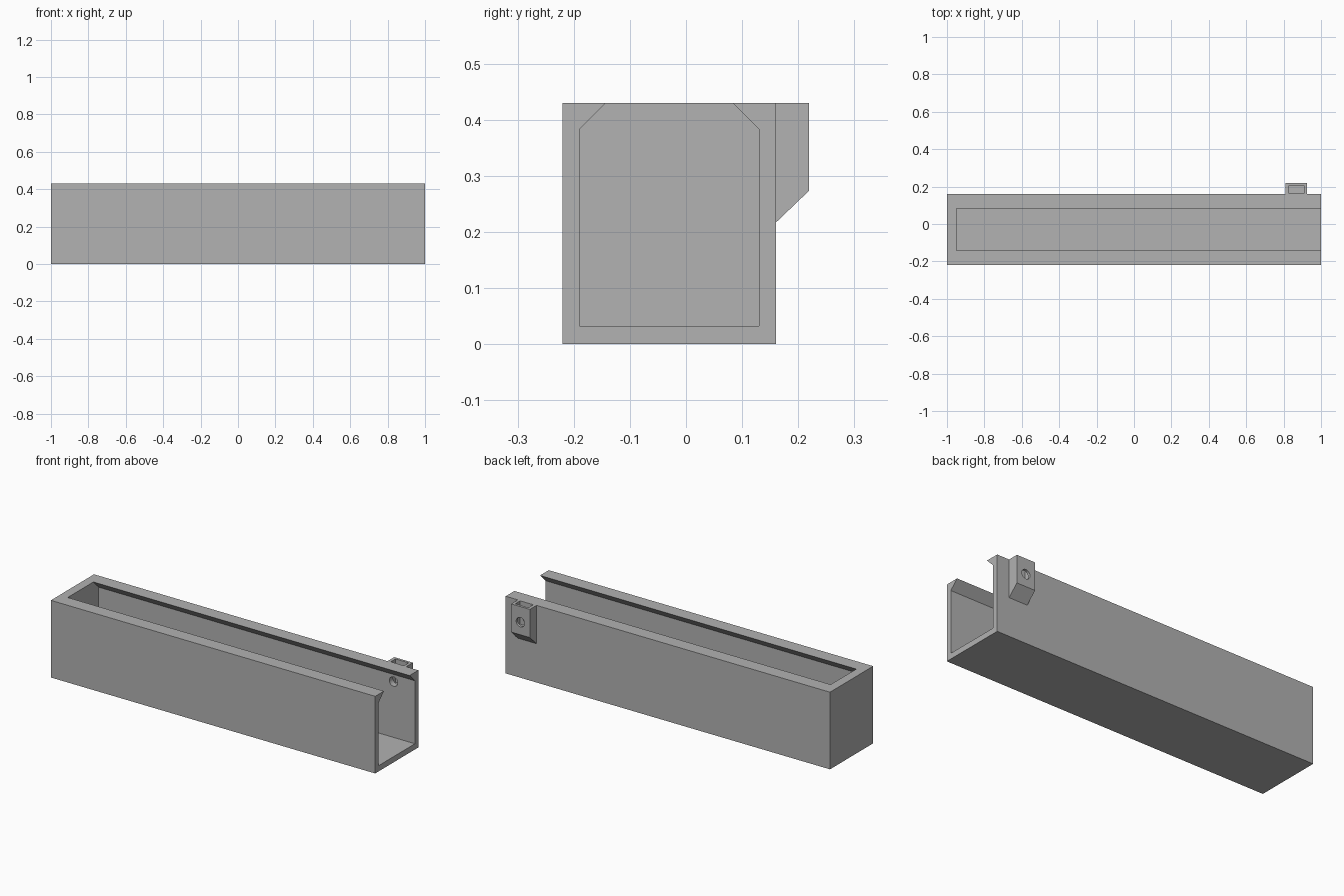
import bpy
import bmesh
from math import pi
from mathutils import Matrix

if "Cube" in bpy.data.objects:
    bpy.data.objects.remove(bpy.data.objects["Cube"], do_unlink=True)

grey = bpy.data.materials.new("plain grey")
grey.use_nodes = True
colour = (0.445, 0.445, 0.445, 1)
grey.diffuse_color = colour
grey.node_tree.nodes["Principled BSDF"].inputs["Base Color"].default_value = colour


def add_object(name, bm):
    bmesh.ops.recalc_face_normals(bm, faces=bm.faces)
    mesh = bpy.data.meshes.new(name)
    bm.to_mesh(mesh)
    bm.free()
    mesh.materials.append(grey)
    obj = bpy.data.objects.new(name, mesh)
    bpy.context.collection.objects.link(obj)
    return obj


def prism(name, profile, x0, x1):
    """Extrude a (y, z) profile along x."""
    bm = bmesh.new()
    face = bm.faces.new([bm.verts.new((x0, y, z)) for y, z in profile])
    ext = bmesh.ops.extrude_face_region(bm, geom=[face])
    moved = [v for v in ext["geom"] if isinstance(v, bmesh.types.BMVert)]
    bmesh.ops.translate(bm, verts=moved, vec=(x1 - x0, 0, 0))
    return add_object(name, bm)


def rect(y0, y1, z0, z1):
    return [(y0, z0), (y1, z0), (y1, z1), (y0, z1)]


def combine(target, tool, operation):
    """Apply a boolean and discard the tool."""
    tool.hide_render = True
    mod = target.modifiers.new(tool.name, 'BOOLEAN')
    mod.operation = operation
    mod.solver = 'EXACT'
    mod.object = tool
    bpy.context.view_layer.objects.active = target
    bpy.ops.object.modifier_apply(modifier=mod.name)
    bpy.data.objects.remove(tool, do_unlink=True)


HEIGHT = 0.43

# Trough body with the rear screw lug joined on
trough = prism("trough", rect(-0.22, 0.16, 0, HEIGHT), -1, 1)
lug = prism("screw_lug", [(0.145, 0.202), (0.219, 0.273), (0.219, HEIGHT), (0.145, HEIGHT)],
            0.81, 0.925)
combine(trough, lug, 'UNION')

# Cavity, open at the top and the left end, with inward-sloping lips
cavity = prism("cavity_cutter",
               [(-0.19, 0.032), (0.13, 0.032), (0.13, 0.383), (0.083, HEIGHT), (0.083, 0.5),
                (-0.143, 0.5), (-0.143, HEIGHT), (-0.19, 0.383)], -0.95, 1.1)
combine(trough, cavity, 'DIFFERENCE')

# Nut slot sunk into the top of the lug
slot = prism("nut_slot_cutter", rect(0.163, 0.205, 0.3, 0.5), 0.828, 0.909)
combine(trough, slot, 'DIFFERENCE')

# Screw hole through the lug and the rear wall
bm = bmesh.new()
bmesh.ops.create_cone(bm, cap_ends=True, segments=32, radius1=0.026, radius2=0.026, depth=0.2,
                      matrix=Matrix.Translation((0.868, 0.18, 0.343)) @ Matrix.Rotation(pi / 2, 4, 'X'))
combine(trough, add_object("screw_hole_cutter", bm), 'DIFFERENCE')

# Smooth the hole while keeping every edge crisp
trough.select_set(True)
bpy.context.view_layer.objects.active = trough
bpy.ops.object.shade_smooth_by_angle(angle=pi / 6)
